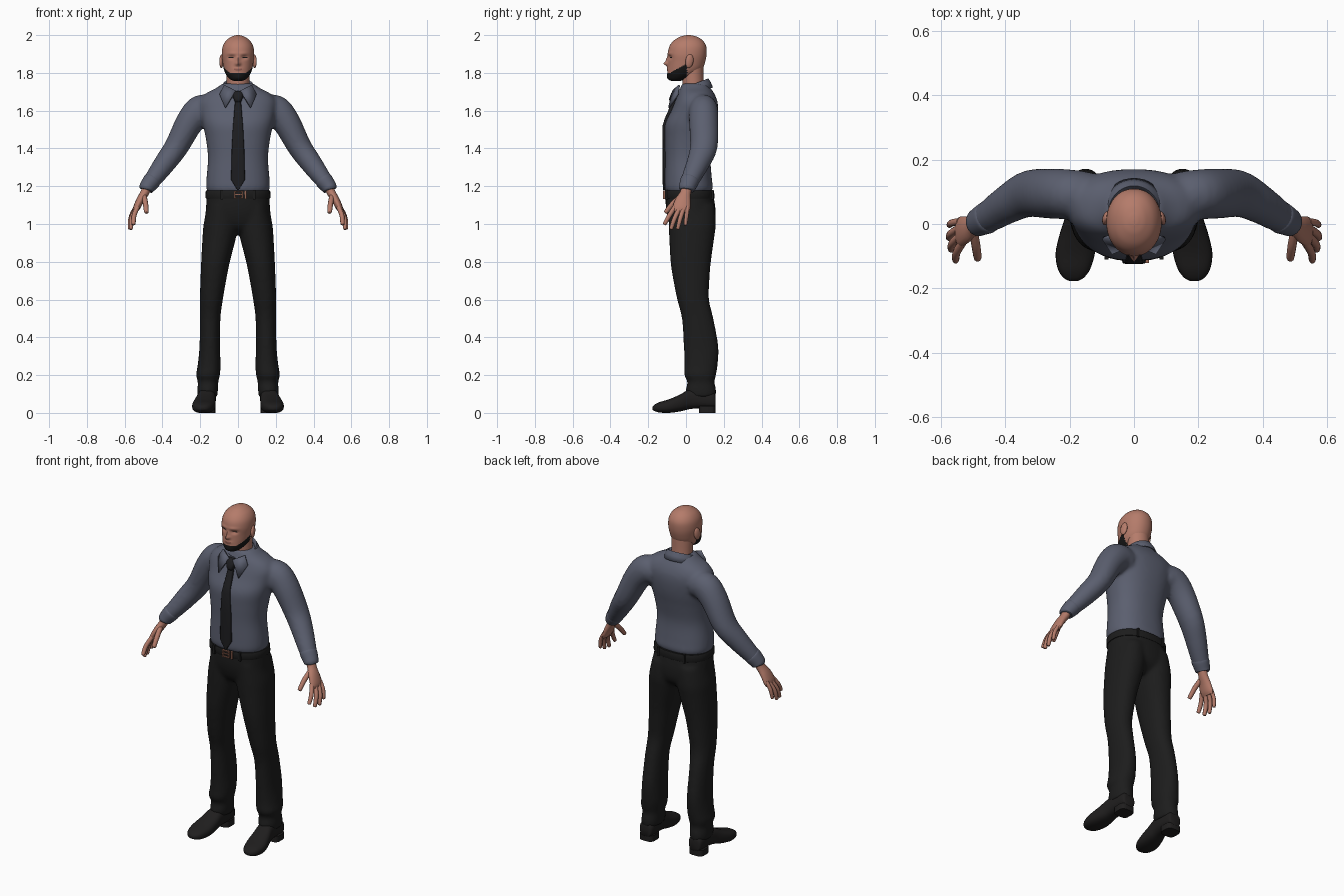
import bpy, bmesh, math
from mathutils import Vector, Matrix


def material(name, rgb):
    m = bpy.data.materials.new(name)
    m.diffuse_color = (*rgb, 1)
    return m


SKIN = material("skin", (0.46, 0.20, 0.145))
LIP = material("lip", (0.30, 0.115, 0.09))
HAIR = material("beard_black", (0.008, 0.008, 0.008))
SHIRT = material("shirt_grey_blue", (0.105, 0.115, 0.16))
TROUSER = material("trouser_black", (0.012, 0.012, 0.012))
TIE = material("tie_black", (0.013, 0.013, 0.015))
SHOE = material("shoe_black", (0.014, 0.013, 0.013))
BUCKLE = material("buckle_copper", (0.30, 0.13, 0.085))


def spline(rows, sub):
    """Catmull-Rom interpolation of tuples."""
    out = []
    for i in range(len(rows) - 1):
        a, b = rows[max(i - 1, 0)], rows[i]
        c, d = rows[i + 1], rows[min(i + 2, len(rows) - 1)]
        for k in range(sub):
            t = k / sub
            out.append([0.5 * (2 * q + (r - p) * t + (2 * p - 5 * q + 4 * r - s) * t * t
                               + (3 * q - p - 3 * r + s) * t ** 3)
                        for p, q, r, s in zip(a, b, c, d)])
    return out + [list(rows[-1])]


def loft(bm, rings):
    vs = [[bm.verts.new(p) for p in r] for r in rings]
    n = len(vs[0])
    for a, b in zip(vs, vs[1:]):
        for i in range(n):
            bm.faces.new((a[i], a[(i + 1) % n], b[(i + 1) % n], b[i]))
    bm.faces.new(vs[0])
    bm.faces.new(vs[-1])


def oval(n, p):
    for i in range(n):
        c, s = math.cos(math.tau * i / n), math.sin(math.tau * i / n)
        yield (math.copysign(abs(c) ** (2 / p), c), math.copysign(abs(s) ** (2 / p), s))


def stack(bm, rows, n=32, sub=4, p=2.0, sx=1, along_y=False):
    """Rows: (height, centre x, half width, low, high); low/high are y, or z if along_y."""
    rings = []
    for h, cx, hw, lo, hi in spline(rows, sub):
        ring = []
        for c, s in oval(n, p):
            x, w = sx * (cx + hw * c), (lo + hi) / 2 + (hi - lo) / 2 * s
            ring.append((x, h, w) if along_y else (x, w, h))
        rings.append(ring)
    loft(bm, rings)


def tube(bm, rows, n=16, sub=4, sx=1):
    """Rows: (x, y, z, radius across, radius in depth)."""
    pts = spline(rows, sub)
    rings = []
    for i, (x, y, z, a, b) in enumerate(pts):
        t = (Vector(pts[min(i + 1, len(pts) - 1)][:3]) - Vector(pts[max(i - 1, 0)][:3])).normalized()
        u = t.cross(Vector((0, 1, 0))).normalized()
        v = t.cross(u)
        ring = [Vector((x, y, z)) + u * a * c + v * b * s for c, s in oval(n, 2)]
        rings.append([(sx * q.x, q.y, q.z) for q in ring])
    loft(bm, rings)


def box(bm, centre, size):
    bmesh.ops.create_cube(bm, size=1, matrix=Matrix.Translation(centre) @ Matrix.Diagonal((*size, 1)))


def finish(name, bm, *mats, fuse=0, solid=0):
    bmesh.ops.recalc_face_normals(bm, faces=bm.faces)
    me = bpy.data.meshes.new(name)
    bm.to_mesh(me)
    bm.free()
    ob = bpy.data.objects.new(name, me)
    bpy.context.collection.objects.link(ob)
    for m in mats:
        me.materials.append(m)
    bpy.ops.object.select_all(action='DESELECT')
    ob.select_set(True)
    bpy.context.view_layer.objects.active = ob
    bpy.ops.object.shade_smooth_by_angle(angle=math.radians(50))
    if fuse:
        r = ob.modifiers.new("fuse", 'REMESH')
        r.mode, r.voxel_size, r.use_smooth_shade = 'VOXEL', fuse, True
        s = ob.modifiers.new("soften", 'SMOOTH')
        s.factor, s.iterations = 0.5, 6
    if solid:
        s = ob.modifiers.new("thickness", 'SOLIDIFY')
        s.thickness, s.offset = solid, 0
    return ob


SIDES = (1, -1)

# Shirt: torso and sleeves fused together
bm = bmesh.new()
stack(bm, [(1.165, 0, .158, -.102, .13), (1.19, 0, .168, -.113, .142), (1.24, 0, .167, -.113, .137),
           (1.35, 0, .159, -.111, .13), (1.45, 0, .170, -.113, .146), (1.53, 0, .187, -.110, .163),
           (1.60, 0, .200, -.078, .170), (1.65, 0, .202, -.058, .166), (1.69, 0, .172, -.042, .15),
           (1.72, 0, .115, -.03, .13), (1.745, 0, .08, -.02, .115)], n=48, p=2.3)
for s in SIDES:
    tube(bm, [(.13, .09, 1.60, .07, .07), (.195, .092, 1.602, .083, .077), (.255, .094, 1.54, .074, .078),
              (.325, .094, 1.41, .064, .073), (.385, .065, 1.325, .058, .062), (.44, .03, 1.25, .049, .052),
              (.478, .008, 1.20, .04, .044)], n=24, sx=s)
finish("shirt", bm, SHIRT, fuse=.011)

# Shirt cuffs
bm = bmesh.new()
for s in SIDES:
    tube(bm, [(.45, .023, 1.238, .044, .046), (.457, .019, 1.228, .047, .05), (.478, .008, 1.20, .042, .045),
              (.487, .003, 1.185, .038, .042), (.489, .002, 1.18, .03, .033)], n=20, sx=s)
finish("shirt_cuffs", bm, SHIRT)

# Collar band, folded down, lower at the front
bm = bmesh.new()
N = 40
rows = []
for hw, yf, yb, zf, zb in ((.068, -.03, .105, 1.70, 1.752), (.078, -.042, .118, 1.705, 1.768),
                           (.088, -.052, .128, 1.69, 1.75), (.098, -.062, .14, 1.668, 1.722)):
    rows.append([bm.verts.new((hw * c, (yf + yb) / 2 + (yb - yf) / 2 * t,
                               (zf + zb) / 2 + (zb - zf) / 2 * t)) for c, t in oval(N, 2)])
for a, b in zip(rows, rows[1:]):
    for i in range(N):
        bm.faces.new((a[i], a[(i + 1) % N], b[(i + 1) % N], b[i]))
finish("collar", bm, SHIRT, solid=.006)

# Pointed collar flaps
bm = bmesh.new()
for s in SIDES:
    bm.faces.new([bm.verts.new((s * x, y, z)) for x, y, z in
                  ((.012, -.068, 1.705), (.072, -.036, 1.735), (.097, -.045, 1.685), (.067, -.09, 1.615))])
finish("collar_points", bm, SHIRT, solid=.01)

# Tie blade and knot
bm = bmesh.new()
stack(bm, [(1.18, 0, .004, -.122, -.105), (1.235, 0, .037, -.124, -.10), (1.40, 0, .033, -.124, -.10),
           (1.52, 0, .027, -.124, -.09), (1.56, 0, .023, -.112, -.08), (1.60, 0, .020, -.094, -.06),
           (1.66, 0, .015, -.074, -.04)], n=16, sub=1, p=5)
stack(bm, [(1.645, 0, .016, -.083, -.04), (1.66, 0, .022, -.09, -.04), (1.695, 0, .033, -.077, -.03),
           (1.705, 0, .028, -.068, -.03)], n=16, sub=2, p=3)
finish("tie", bm, TIE)

# Trousers: hips and legs fused together
bm = bmesh.new()
stack(bm, [(1.165, 0, .164, -.108, .142), (1.08, 0, .170, -.106, .156), (1.01, 0, .172, -.088, .150),
           (.97, 0, .12, -.06, .12), (.95, 0, .05, -.02, .09)], n=48, p=2.3)
for s in SIDES:
    rows = [(1.10, .005, .160, -.095, .152), (1.0, .0, .182, -.092, .158), (.93, .010, .188, -.089, .150),
            (.8, .043, .195, -.082, .132), (.7, .063, .199, -.067, .124), (.6, .080, .202, -.047, .122),
            (.5, .093, .202, -.022, .145), (.35, .095, .204, -.012, .172), (.25, .092, .214, -.008, .167),
            (.2, .096, .222, -.010, .159), (.165, .104, .213, .008, .151), (.12, .106, .215, -.002, .160),
            (.085, .110, .213, .010, .157)]
    stack(bm, [(z, (a + b) / 2, (b - a) / 2, f, k) for z, a, b, f, k in rows], p=2.2, sx=s)
finish("trousers", bm, TROUSER, fuse=.011)

# Belt with loops
bm = bmesh.new()
stack(bm, [(1.135, 0, .170, -.112, .149), (1.139, 0, .172, -.114, .151), (1.172, 0, .171, -.115, .149),
           (1.177, 0, .168, -.113, .147)], n=48, sub=1, p=2.3)
for s in SIDES:
    box(bm, (s * .085, -.103, 1.155), (.013, .014, .052))
    box(bm, (s * .085, .138, 1.155), (.013, .014, .052))
finish("belt", bm, TROUSER)

# Buckle frame, prong and keeper
bm = bmesh.new()
for z in (1.137, 1.173):
    box(bm, (.002, -.118, z), (.046, .010, .006))
for x in (-.018, .022):
    box(bm, (x, -.118, 1.155), (.007, .010, .042))
box(bm, (.002, -.118, 1.155), (.04, .008, .005))
box(bm, (.040, -.116, 1.155), (.012, .010, .044))
finish("belt_buckle", bm, BUCKLE)

# Shoes and heels
bm = bmesh.new()
for s in SIDES:
    stack(bm, [(.157, .163, .028, .03, .08), (.145, .163, .041, .025, .11), (.08, .163, .046, .025, .125),
               (.02, .167, .048, .02, .125), (-.03, .174, .056, .008, .098), (-.09, .182, .061, .0, .072),
               (-.14, .186, .05, .002, .057), (-.167, .187, .031, .01, .043), (-.177, .187, .012, .017, .032)],
          n=24, p=2.6, sx=s, along_y=True)
    stack(bm, [(0, .165, .045, .068, .156), (.036, .165, .045, .068, .156)], n=24, sub=1, p=3.5, sx=s)
finish("shoes", bm, SHOE)

# Hands: palm, four bent fingers and thumb
bm = bmesh.new()
for s in SIDES:
    tube(bm, [(.474, .008, 1.21, .026, .03), (.494, -.003, 1.165, .023, .029), (.518, -.016, 1.125, .021, .041),
              (.537, -.024, 1.085, .018, .047), (.545, -.026, 1.065, .011, .042)], sx=s)
    for base, mid, tip, r in (((.532, -.058, 1.09), (.550, -.088, 1.045), (.553, -.112, 1.002), .0125),
                              ((.540, -.036, 1.08), (.563, -.060, 1.03), (.567, -.078, .978), .0125),
                              ((.543, -.013, 1.08), (.568, -.030, 1.03), (.573, -.043, .978), .012),
                              ((.541, .008, 1.09), (.565, .003, 1.045), (.572, -.003, .998), .011),
                              ((.498, -.022, 1.15), (.490, -.068, 1.11), (.485, -.105, 1.065), .014)):
        end = [t + (t - m) * .12 for t, m in zip(tip, mid)]
        tube(bm, [(*base, r, r), (*mid, r, r), (*tip, r * .85, r * .85), (*end, r * .4, r * .4)], n=10, sx=s)
finish("hands", bm, SKIN)

# Neck
bm = bmesh.new()
tube(bm, [(0, .045, 1.66, .062, .06), (0, .038, 1.74, .060, .056), (0, .034, 1.83, .062, .058)], n=28)
finish("neck", bm, SKIN)

# Head with shaped nose, eye sockets and brow; beard, lips and eyes by face position
bm = bmesh.new()
stack(bm, [(1.757, 0, .018, -.075, -.03), (1.766, 0, .042, -.092, .0), (1.79, 0, .063, -.099, .052),
           (1.82, 0, .075, -.097, .086), (1.86, 0, .082, -.095, .102), (1.90, 0, .086, -.096, .109),
           (1.94, 0, .081, -.088, .107), (1.97, 0, .064, -.066, .090), (1.99, 0, .038, -.034, .062),
           (1.998, 0, .017, -.008, .034), (2.0, 0, .004, .008, .018)], n=72, sub=8, p=2.1)


def bump(v, x, z, wx, wz):
    return math.exp(-((abs(v.x) - x) / wx) ** 2 - ((v.z - z) / wz) ** 2)


for v in bm.verts:
    c = v.co
    if c.y < 0:
        c.y += (.011 * bump(c, .034, 1.882, .017, .011) - .021 * bump(c, 0, 1.848, .012, .011)
                - .011 * bump(c, 0, 1.868, .008, .016) - .004 * bump(c, .03, 1.903, .025, .008)
                - .005 * bump(c, 0, 1.820, .022, .009) - .004 * bump(c, 0, 1.775, .02, .012))
for f in bm.faces:
    c = f.calc_center_median()
    if c.y < .005 and c.z < 1.80 + .045 * max(0, (c.y + .085) / .085):
        f.material_index = 1
    elif c.y < -.04:
        if (c.x / .021) ** 2 + ((c.z - 1.819) / .007) ** 2 < 1:
            f.material_index = 2
        elif ((abs(c.x) - .034) / .014) ** 2 + ((c.z - 1.883) / .0045) ** 2 < 1:
            f.material_index = 1
finish("head", bm, SKIN, HAIR, LIP)

# Ears
bm = bmesh.new()
for s in SIDES:
    m = (Matrix.Translation((s * .087, .018, 1.862)) @ Matrix.Rotation(s * .25, 4, 'Z')
         @ Matrix.Rotation(-.15, 4, 'X') @ Matrix.Diagonal((.011, .022, .037, 1)))
    bmesh.ops.create_uvsphere(bm, u_segments=16, v_segments=10, radius=1, matrix=m)
finish("ears", bm, SKIN)
